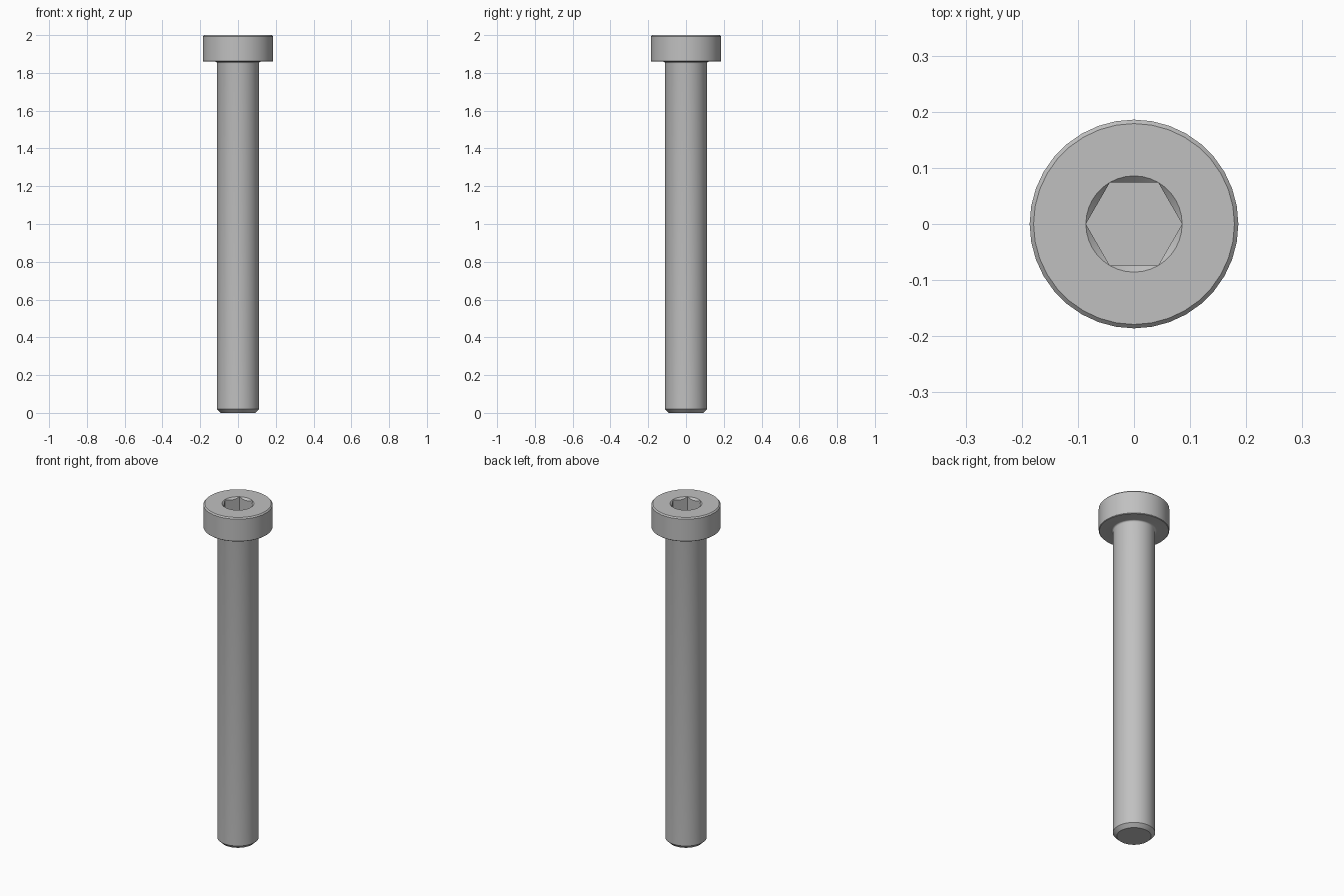
import bpy, bmesh, math

cube = bpy.data.objects.get("Cube")
if cube:
    bpy.data.objects.remove(cube, do_unlink=True)

SEG = 36                        # multiple of six, so socket corners fall on vertices
TOP, HEAD_BASE = 2.0, 1.859
HEAD_R, SHANK_R = 0.186, 0.1115
FLAT = 0.0743                   # socket centre to flat
CORNER = FLAT / math.cos(math.pi / 6)
SOCKET_FLOOR = 1.914
FILLET = 0.009

steel = bpy.data.materials.new("grey steel")
steel.use_nodes = True
colour = (0.53, 0.53, 0.53, 1)
steel.diffuse_color = colour
steel.node_tree.nodes["Principled BSDF"].inputs["Base Color"].default_value = colour

bm = bmesh.new()


def ring(radius, height):
    """Ring of vertices; radius and height are functions of the angle."""
    angles = [2 * math.pi * i / SEG for i in range(SEG)]
    return [bm.verts.new((radius(a) * math.cos(a), radius(a) * math.sin(a), height(a)))
            for a in angles]


def round_ring(r, z):
    return ring(lambda a: r, lambda a: z)


def hex_radius(a):
    return FLAT / math.cos((a % (math.pi / 3)) - math.pi / 6)


# Shank with chamfered tip, fillet under the head, and head with chamfered rim
profile = [(0.091, 0), (SHANK_R, 0.02)]
for i in range(5):
    t = i * math.pi / 8
    profile.append((SHANK_R + FILLET * (1 - math.cos(t)),
                    HEAD_BASE - FILLET * (1 - math.sin(t))))
profile += [(HEAD_R - 0.003, HEAD_BASE), (HEAD_R, HEAD_BASE + 0.003),
            (HEAD_R, TOP - 0.007), (HEAD_R - 0.007, TOP), (CORNER, TOP)]
rings = [round_ring(r, z) for r, z in profile]

# Hexagonal socket with a conical lead-in
rings.append(ring(lambda a: hex_radius(a) - 1e-5,
                  lambda a: TOP - 1e-5 - (CORNER - hex_radius(a))))
rings.append(ring(hex_radius, lambda a: SOCKET_FLOOR))

for low, high in zip(rings, rings[1:]):
    for i in range(SEG):
        j = (i + 1) % SEG
        bm.faces.new((low[i], low[j], high[j], high[i]))
bm.faces.new(rings[0][::-1])
bm.faces.new(rings[-1])

mesh = bpy.data.meshes.new("socket_head_bolt")
bm.to_mesh(mesh)
bm.free()
mesh.materials.append(steel)
bolt = bpy.data.objects.new("socket_head_bolt", mesh)
bpy.context.collection.objects.link(bolt)

# Smooth round walls, sharp chamfer and socket edges
bpy.ops.object.select_all(action="DESELECT")
bolt.select_set(True)
bpy.context.view_layer.objects.active = bolt
bpy.ops.object.shade_smooth_by_angle(angle=math.radians(28))
